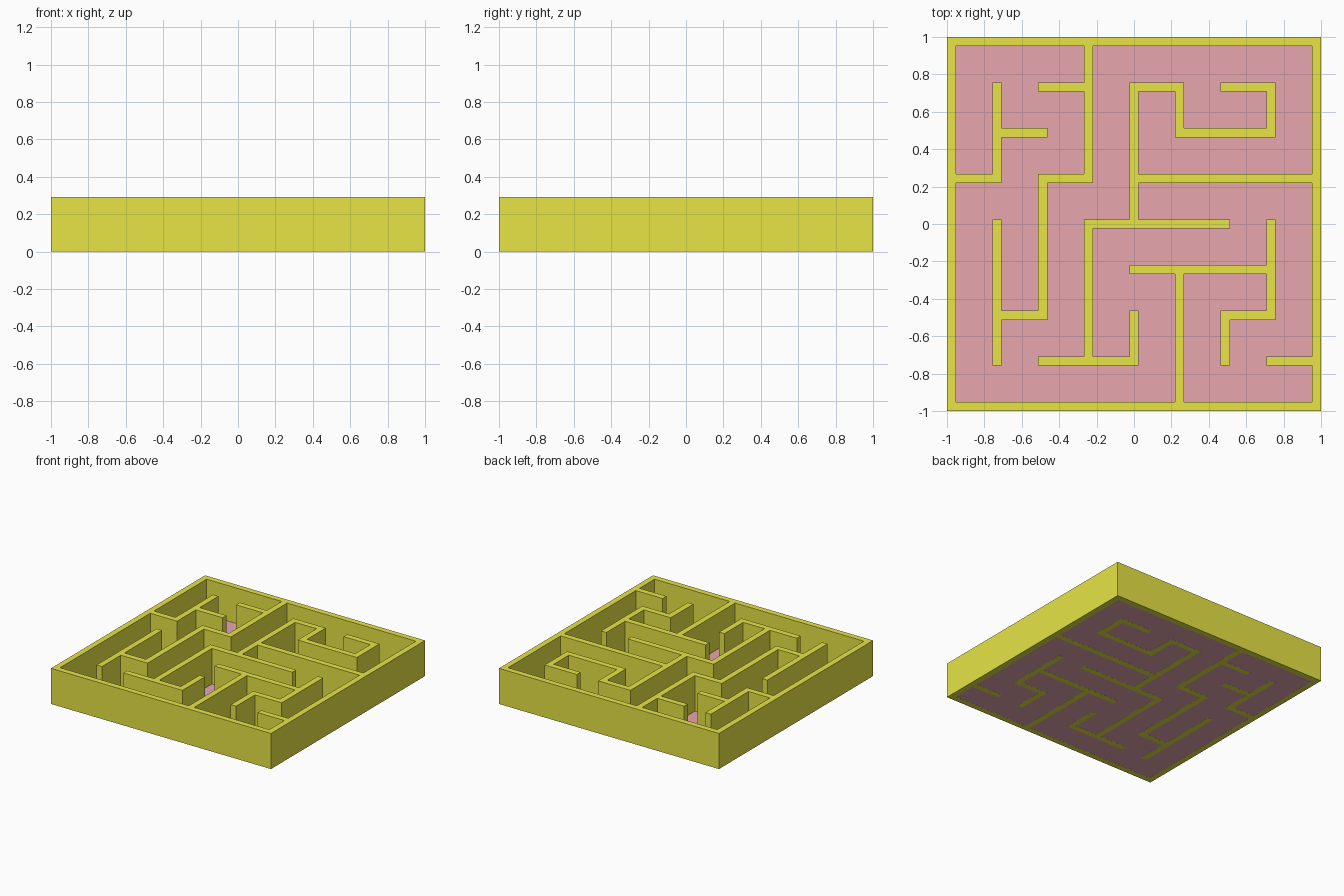
import bpy, bmesh

if "Cube" in bpy.data.objects:
    bpy.data.objects.remove(bpy.data.objects["Cube"])

P = 2 / 8.2          # corridor pitch: eight cells plus one wall thickness = 2 units
H = 0.1 * P          # half wall thickness
HEIGHT = 1.2 * P


def material(name, color):
    m = bpy.data.materials.new(name)
    m.diffuse_color = (*color, 1)
    m.use_nodes = True
    m.node_tree.nodes["Principled BSDF"].inputs["Base Color"].default_value = m.diffuse_color
    return m


def add_object(name, bm, mat):
    mesh = bpy.data.meshes.new(name)
    bm.to_mesh(mesh)
    bm.free()
    mesh.materials.append(mat)
    ob = bpy.data.objects.new(name, mesh)
    bpy.context.collection.objects.link(ob)
    return ob


# Wall runs on the 8 x 8 grid: (fixed line, start, end)
horizontal = [(-4, -4, 4), (4, -4, 4),
              (3, -2, -1), (3, 0, 1), (3, 2, 3), (2, -3, -2), (2, 1, 3),
              (1, -4, -3), (1, -2, -1), (1, 0, 4), (0, -1, 2), (-1, 0, 3),
              (-2, -3, -2), (-2, 2, 3), (-3, -2, 0), (-3, 3, 4)]
vertical = [(-4, -4, 4), (4, -4, 4),
            (-3, 1, 3), (-3, -3, 0), (-2, -2, 1), (-1, 1, 4), (-1, -3, 0),
            (0, 0, 3), (0, -3, -2), (1, 2, 3), (1, -4, -1),
            (2, -3, -2), (3, 2, 3), (3, -2, 0)]

# Posts have even cell numbers, spans between posts have odd ones
filled = set()
for line, a, b in horizontal:
    filled |= {(k, 2 * line) for k in range(2 * a, 2 * b + 1)}
for line, a, b in vertical:
    filled |= {(2 * line, k) for k in range(2 * a, 2 * b + 1)}


def span(k):
    if k % 2 == 0:
        return k / 2 * P - H, k / 2 * P + H
    return (k - 1) / 2 * P + H, (k + 1) / 2 * P - H


# Maze walls: one joined footprint raised to full height
bm = bmesh.new()
for i, j in sorted(filled):
    (x0, x1), (y0, y1) = span(i), span(j)
    bm.faces.new([bm.verts.new((x, y, 0)) for x, y in
                  ((x0, y0), (x1, y0), (x1, y1), (x0, y1))])
bmesh.ops.remove_doubles(bm, verts=bm.verts[:], dist=1e-4)
top = bmesh.ops.extrude_face_region(bm, geom=bm.faces[:], use_keep_orig=True)
bmesh.ops.translate(bm, vec=(0, 0, HEIGHT),
                    verts=[g for g in top["geom"] if isinstance(g, bmesh.types.BMVert)])
bmesh.ops.recalc_face_normals(bm, faces=bm.faces[:])
add_object("maze_walls", bm, material("wall_yellow", (0.8, 0.78, 0.06)))

# Thin floor sheet, a hair above the wall bottoms
bm = bmesh.new()
bmesh.ops.create_grid(bm, x_segments=1, y_segments=1, size=4 * P)
bmesh.ops.translate(bm, vec=(0, 0, 0.0005), verts=bm.verts[:])
add_object("floor", bm, material("floor_red", (0.8, 0.39, 0.43)))
